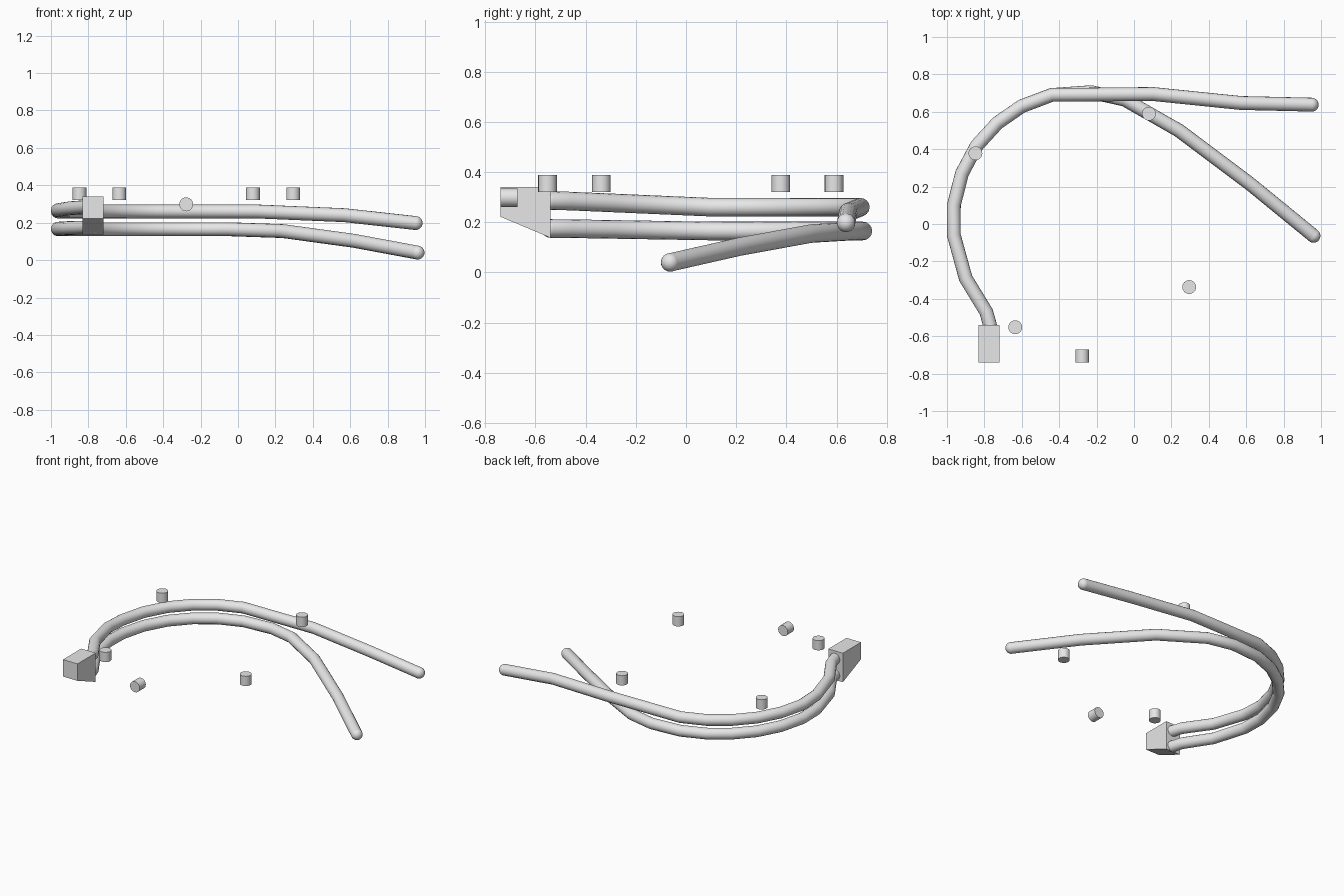
import bpy
import bmesh
import math
from mathutils import Vector

cube = bpy.data.objects.get("Cube")
if cube:
    bpy.data.objects.remove(cube, do_unlink=True)

RADIUS = 0.037

# One plain grey for everything
grey = bpy.data.materials.new("plain grey")
grey.use_nodes = True
grey.diffuse_color = (0.8, 0.8, 0.8, 1)
grey.node_tree.nodes["Principled BSDF"].inputs["Base Color"].default_value = (0.8, 0.8, 0.8, 1)


def add_object(name, mesh, smooth=False):
    mesh.materials.clear()
    mesh.materials.append(grey)
    obj = bpy.data.objects.new(name, mesh)
    bpy.context.collection.objects.link(obj)
    if smooth:
        bpy.ops.object.select_all(action="DESELECT")
        obj.select_set(True)
        bpy.context.view_layer.objects.active = obj
        bpy.ops.object.shade_smooth_by_angle(angle=math.radians(40))
    return obj


def cable(name, points):
    """Round tube along a path, with a ball closing each end."""
    curve = bpy.data.curves.new(name + "_path", "CURVE")
    curve.dimensions = "3D"
    curve.bevel_depth = RADIUS
    curve.bevel_resolution = 6
    spline = curve.splines.new("POLY")
    spline.points.add(len(points) - 1)
    for p, co in zip(spline.points, points):
        p.co = (*co, 1)
    path = bpy.data.objects.new(name + "_path", curve)
    bpy.context.collection.objects.link(path)
    bpy.context.view_layer.update()
    depsgraph = bpy.context.evaluated_depsgraph_get()
    tube = bpy.data.meshes.new_from_object(path.evaluated_get(depsgraph))
    bpy.data.objects.remove(path, do_unlink=True)

    bm = bmesh.new()
    bm.from_mesh(tube)
    for end in (points[0], points[-1]):
        ball = bmesh.ops.create_uvsphere(bm, u_segments=20, v_segments=12, radius=RADIUS)
        bmesh.ops.translate(bm, verts=ball["verts"], vec=Vector(end))
    bm.to_mesh(tube)
    bm.free()
    add_object(name, tube, smooth=True)


def peg(name, centre, tilt=0):
    """Short round peg."""
    bm = bmesh.new()
    bmesh.ops.create_cone(bm, cap_ends=True, segments=24,
                          radius1=RADIUS, radius2=RADIUS, depth=0.068)
    mesh = bpy.data.meshes.new(name)
    bm.to_mesh(mesh)
    bm.free()
    obj = add_object(name, mesh, smooth=True)
    obj.location = centre
    obj.rotation_euler.x = tilt


# Cables: shared sweep in plan, then each goes its own way
sweep = [(-0.77, -0.54), (-0.79, -0.47), (-0.9, -0.29), (-0.963, -0.06),
         (-0.963, 0.1), (-0.92, 0.27), (-0.84, 0.42), (-0.73, 0.54),
         (-0.6, 0.63), (-0.44, 0.69)]
upper = [(x, y, 0.26 + 0.026 * min(1, max(0, (0.1 - y) / 0.6))) for x, y in sweep]
lower = [(x, y, 0.165 + 0.01 * min(1, max(0, (0.1 - y) / 0.6))) for x, y in sweep]
cable("upper_cable", upper + [(0.1, 0.695, 0.26), (0.57, 0.647, 0.24), (0.95, 0.638, 0.198)])
cable("lower_cable", lower + [(-0.23, 0.705, 0.165), (-0.05, 0.665, 0.165), (0.24, 0.5, 0.155),
                              (0.62, 0.215, 0.103), (0.96, -0.063, 0.04)])

# Connector block with a sloping underside
profile = [(-0.74, 0.222), (-0.54, 0.138), (-0.54, 0.34), (-0.74, 0.34)]
bm = bmesh.new()
side = bm.faces.new([bm.verts.new((-0.831, y, z)) for y, z in profile])
extruded = bmesh.ops.extrude_face_region(bm, geom=[side])["geom"]
bmesh.ops.translate(bm, vec=(0.112, 0, 0),
                    verts=[v for v in extruded if isinstance(v, bmesh.types.BMVert)])
bmesh.ops.recalc_face_normals(bm, faces=bm.faces)
block = bpy.data.meshes.new("connector_block")
bm.to_mesh(block)
bm.free()
add_object("connector_block", block)

# Four upright pegs and one lying along the depth
for name, x, y in (("back_right_peg", -0.848, 0.378), ("back_left_peg", 0.08, 0.59),
                   ("front_left_peg", 0.295, -0.337), ("front_right_peg", -0.635, -0.552)):
    peg(name, (x, y, 0.354))
peg("front_lying_peg", (-0.277, -0.706, 0.298), math.radians(90))
